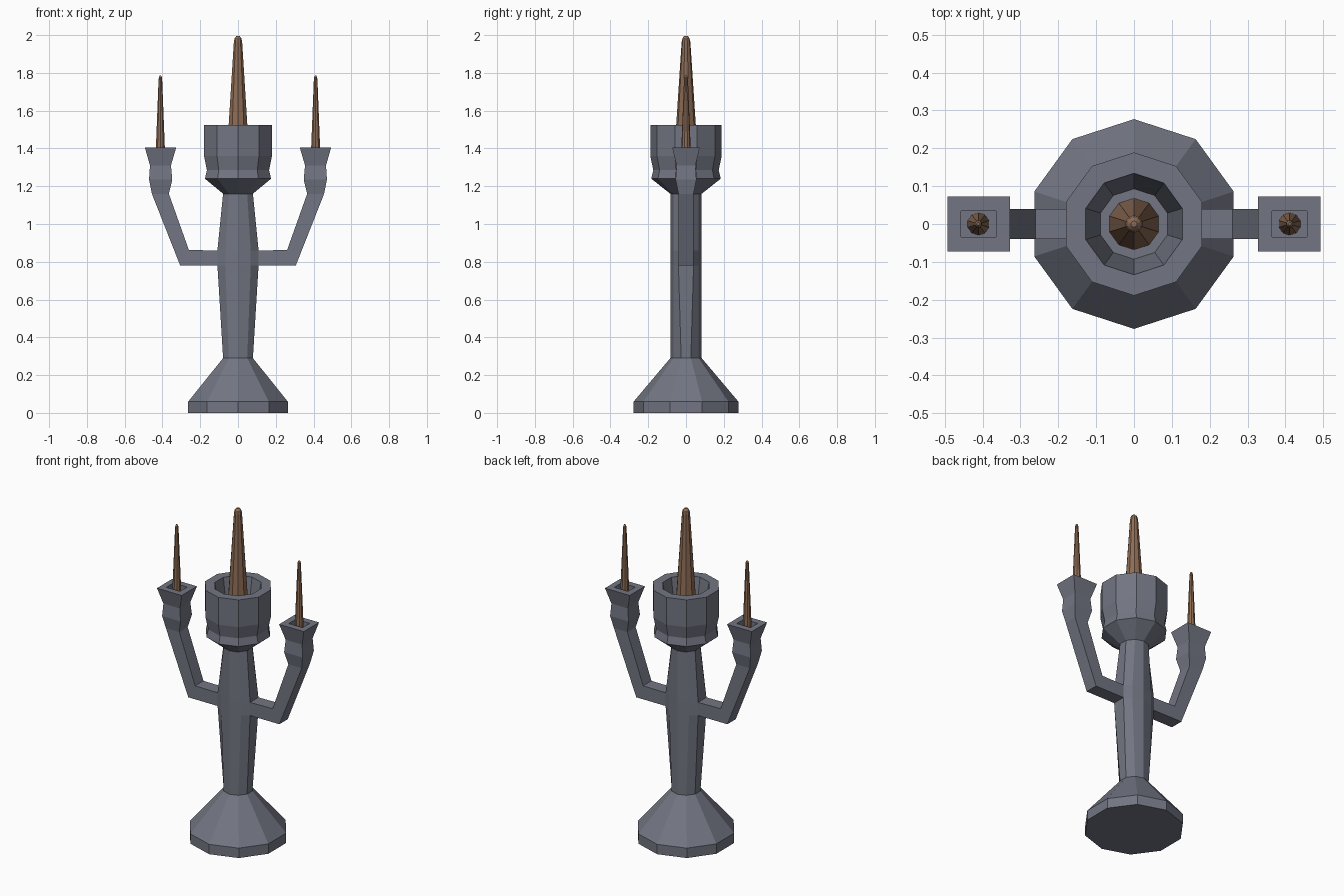
import bpy, bmesh, math

if "Cube" in bpy.data.objects:
    bpy.data.objects.remove(bpy.data.objects["Cube"])


def material(name, rgb):
    m = bpy.data.materials.new(name)
    m.diffuse_color = (*rgb, 1)
    m.use_nodes = True
    m.node_tree.nodes["Principled BSDF"].inputs["Base Color"].default_value = m.diffuse_color
    return m


STONE = material("slate grey", (0.17, 0.18, 0.225))
WAX = material("brown", (0.27, 0.15, 0.09))


def loft(name, rings, mat):
    """Skin a list of equal-length point rings and cap both ends."""
    bm = bmesh.new()
    loops = [[bm.verts.new(p) for p in r] for r in rings]
    n = len(loops[0])
    for a, b in zip(loops, loops[1:]):
        for i in range(n):
            j = (i + 1) % n
            bm.faces.new((a[i], a[j], b[j], b[i]))
    bm.faces.new(loops[0][::-1])
    bm.faces.new(loops[-1])
    bmesh.ops.recalc_face_normals(bm, faces=bm.faces)
    me = bpy.data.meshes.new(name)
    bm.to_mesh(me)
    bm.free()
    me.materials.append(mat)
    ob = bpy.data.objects.new(name, me)
    bpy.context.collection.objects.link(ob)
    return ob


def decagon(r, z, cx=0):
    return [(cx + r * math.cos(math.radians(18 + 36 * i)),
             r * math.sin(math.radians(18 + 36 * i)), z) for i in range(10)]


def stem_bulge(z):
    """Decagon widened along x, with side facets matching the arm width."""
    out = []
    for x, y, _ in decagon(0.083, z):
        out.append((x * 1.38, math.copysign(0.04, y) if abs(x) > 0.07 else y, z))
    return out


def box_ring(x0, x1, hy, z0, z1=None):
    """Four-sided section; z0 at the inner edge, z1 at the outer edge."""
    z1 = z0 if z1 is None else z1
    return [(x0, -hy, z0), (x1, -hy, z1), (x1, hy, z1), (x0, hy, z0)]


# Foot, stem and the hollow central cup
body = [decagon(0.277, 0), decagon(0.277, 0.06), decagon(0.083, 0.29),
        stem_bulge(0.78), stem_bulge(0.86)]
body += [decagon(r, z) for r, z in (
    (0.083, 1.16), (0.184, 1.24), (0.173, 1.285), (0.189, 1.36),
    (0.189, 1.525), (0.134, 1.525), (0.093, 1.28))]
loft("stand_and_cup", body, STONE)

# Central candle
loft("main_candle", [decagon(r, z) for r, z in (
    (0.068, 1.28), (0.023, 1.965), (0.018, 1.985), (0.008, 1.996))], WAX)

# Side arms with square cups, and their candles
arm = [box_ring(0.108, 0.108, 0.04, 0.86, 0.78),
       box_ring(0.26, 0.306, 0.04, 0.862, 0.78),
       box_ring(0.366, 0.456, 0.04, 1.16),
       box_ring(0.348, 0.471, 0.055, 1.235),
       box_ring(0.355, 0.466, 0.05, 1.31),
       box_ring(0.327, 0.493, 0.073, 1.405),
       box_ring(0.365, 0.457, 0.034, 1.405),
       box_ring(0.365, 0.457, 0.034, 1.29)]
candle = [decagon(r, z, 0.411) for r, z in (
    (0.030, 1.28), (0.010, 1.765), (0.008, 1.778), (0.004, 1.786))]
for side, s in (("right", 1), ("left", -1)):
    for part, rings, mat in (("arm", arm, STONE), ("candle", candle, WAX)):
        loft(side + "_" + part, [[(s * x, y, z) for x, y, z in r] for r in rings], mat)
